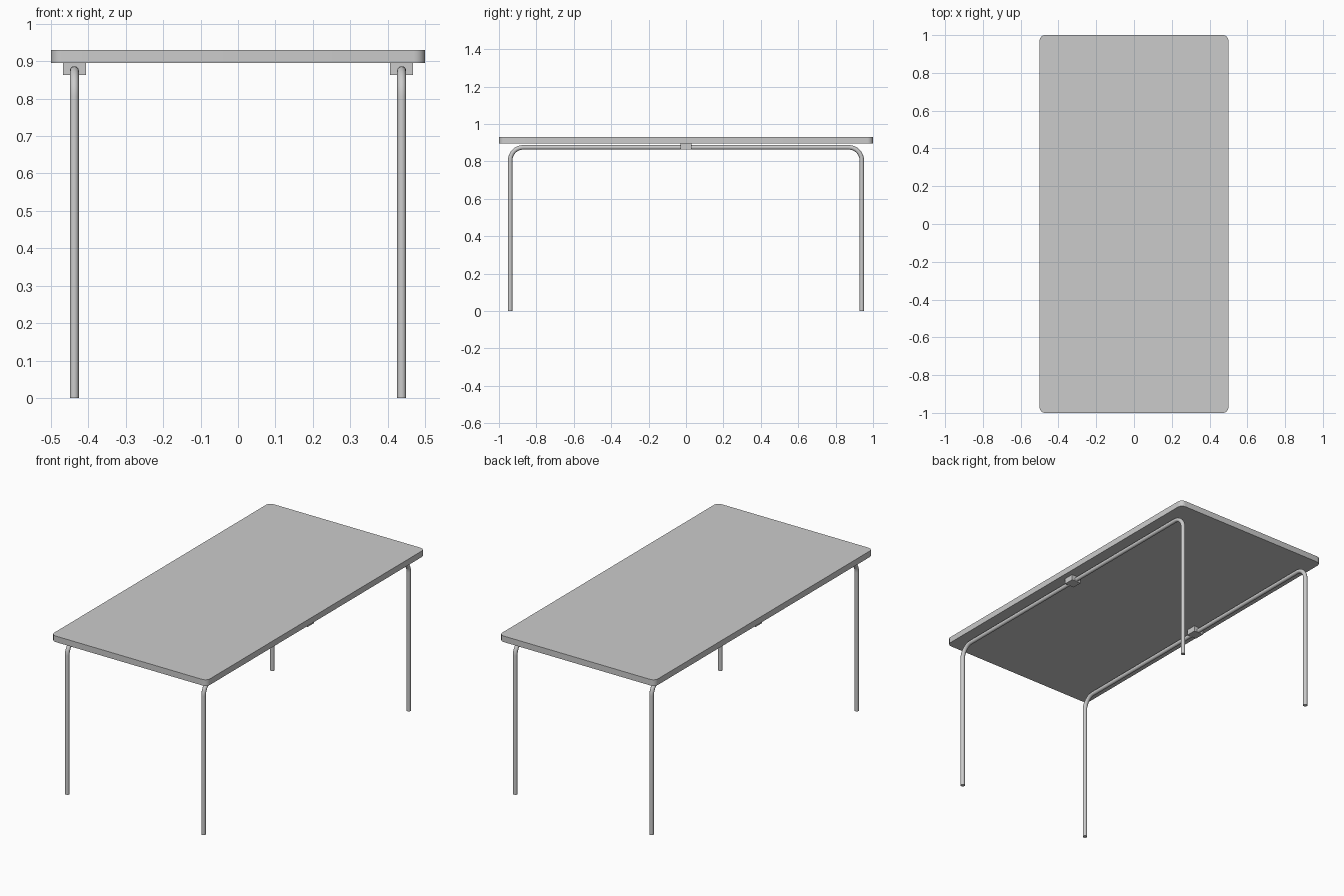
import bpy, bmesh
from math import sin, cos, pi

if "Cube" in bpy.data.objects:
    bpy.data.objects.remove(bpy.data.objects["Cube"])

LEG_X, TUBE_Z, TUBE_R = 0.4375, 0.875, 0.012


def smooth(obj, angle=pi / 5):
    bpy.ops.object.select_all(action='DESELECT')
    bpy.context.view_layer.objects.active = obj
    obj.select_set(True)
    bpy.ops.object.shade_smooth_by_angle(angle=angle)


def box(name, center, size, corner=0.0, segments=6):
    """Box whose vertical edges are optionally rounded."""
    bm = bmesh.new()
    bmesh.ops.create_cube(bm, size=1)
    bmesh.ops.scale(bm, vec=size, verts=bm.verts)
    if corner:
        upright = [e for e in bm.edges
                   if abs(e.verts[0].co.z - e.verts[1].co.z) > size[2] / 2]
        bmesh.ops.bevel(bm, geom=upright, offset=corner, segments=segments,
                        profile=0.5, affect='EDGES')
    mesh = bpy.data.meshes.new(name)
    bm.to_mesh(mesh)
    bm.free()
    obj = bpy.data.objects.new(name, mesh)
    obj.location = center
    bpy.context.collection.objects.link(obj)
    return obj


def leg_frame(name, x, half=0.94, bend=0.07, steps=8):
    """U-shaped bent tube: two legs joined by a rail under the top."""
    arc = [(half - bend + bend * cos(a), TUBE_Z - bend + bend * sin(a))
           for a in (pi / 2 * i / steps for i in range(steps + 1))]
    side = [(half, 0.0)] + arc
    path = side + [(-y, z) for y, z in reversed(side)]
    curve = bpy.data.curves.new(name, 'CURVE')
    curve.dimensions = '3D'
    curve.bevel_depth = TUBE_R
    curve.bevel_resolution = 4
    curve.use_fill_caps = True
    spline = curve.splines.new('POLY')
    spline.points.add(len(path) - 1)
    for point, (y, z) in zip(spline.points, path):
        point.co = (x, y, z, 1)
    obj = bpy.data.objects.new(name, curve)
    bpy.context.collection.objects.link(obj)
    bpy.ops.object.select_all(action='DESELECT')
    bpy.context.view_layer.objects.active = obj
    obj.select_set(True)
    bpy.ops.object.convert(target='MESH')
    smooth(bpy.context.view_layer.objects.active)


# Table top with rounded corners
smooth(box("table_top", (0, 0, 0.9125), (1.0, 2.0, 0.035), corner=0.03))

# Leg frames and the clamps holding them to the top
for label, sign in (("left", -1), ("right", 1)):
    leg_frame(label + "_leg_frame", sign * LEG_X)
    box(label + "_clamp", (sign * LEG_X, 0, 0.8795), (0.061, 0.06, 0.033))
